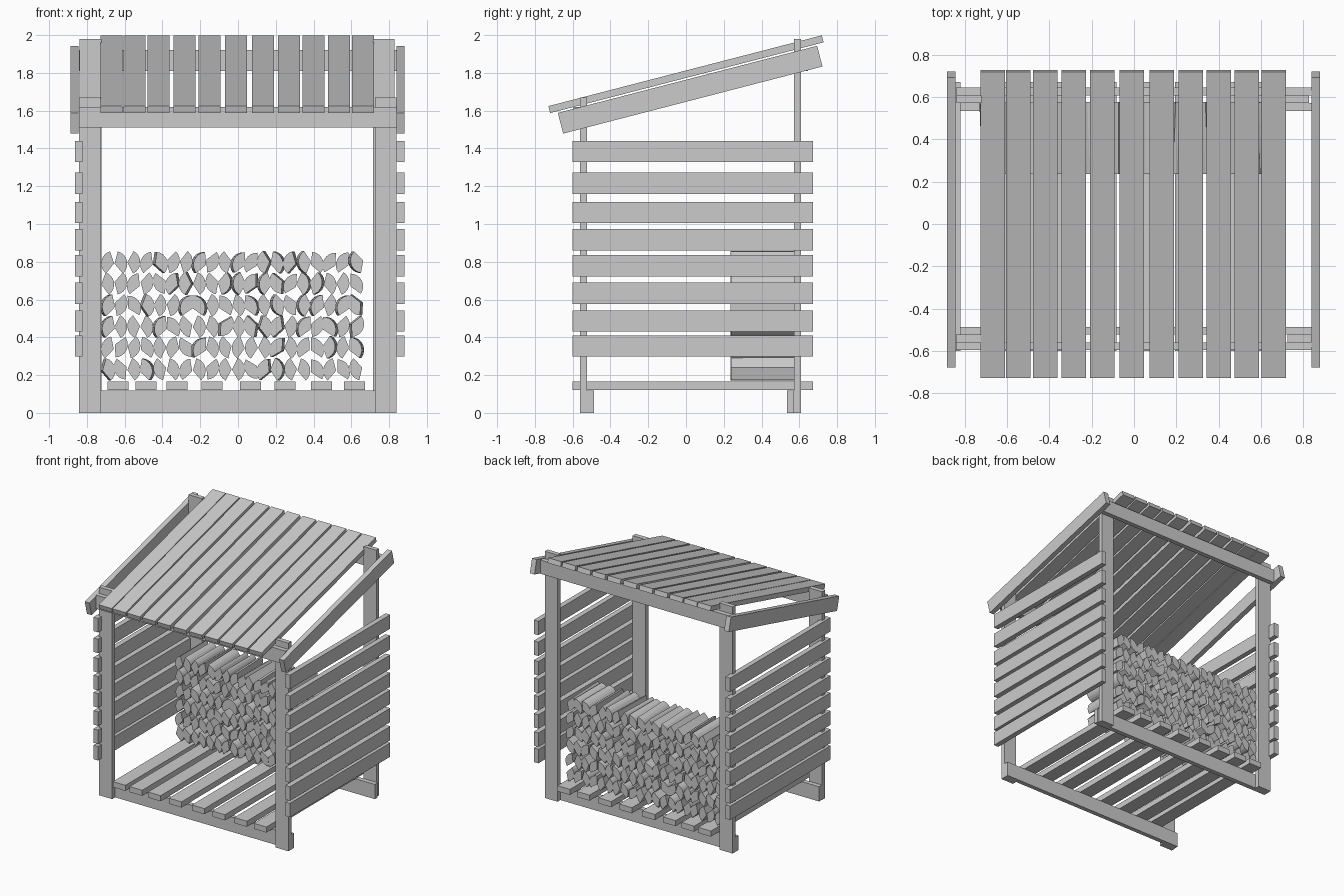
import bpy, bmesh, math, random
from mathutils import Matrix

if "Cube" in bpy.data.objects:
    bpy.data.objects.remove(bpy.data.objects["Cube"])

random.seed(4)
wood = bpy.data.materials.new("grey_wood")
wood.diffuse_color = (0.6, 0.6, 0.6, 1)
wood.use_nodes = True
wood.node_tree.nodes["Principled BSDF"].inputs["Base Color"].default_value = wood.diffuse_color


def finish(name, bm):
    bmesh.ops.recalc_face_normals(bm, faces=bm.faces)
    me = bpy.data.meshes.new(name)
    bm.to_mesh(me)
    bm.free()
    me.materials.append(wood)
    ob = bpy.data.objects.new(name, me)
    bpy.context.collection.objects.link(ob)
    return ob


def box(name, x, y, z):
    """Board given by its (min, max) range on each axis."""
    bm = bmesh.new()
    bmesh.ops.create_cube(bm, size=1)
    for v in bm.verts:
        for i, (a, b) in enumerate((x, y, z)):
            v.co[i] = (a + b) / 2 + v.co[i] * (b - a)
    return finish(name, bm)


def sloped(name, x, cy, cz, length, height):
    """Board rising towards the back at the roof pitch."""
    ob = box(name, x, (-length / 2, length / 2), (-height / 2, height / 2))
    ob.location = (0, cy, cz)
    ob.rotation_euler[0] = math.radians(14.5)
    return ob


# corner posts
for x in ((-0.843, -0.725), (0.726, 0.84)):
    box("front_post", x, (-0.56, -0.523), (0, 1.67))
for x in ((-0.84, -0.722), (0.715, 0.828)):
    box("back_post", x, (0.572, 0.608), (0, 1.98))

# bottom and top cross beams
box("front_bottom_beam", (-0.84, 0.84), (-0.523, -0.487), (0, 0.118))
box("back_bottom_beam", (-0.84, 0.84), (0.535, 0.572), (0, 0.118))
box("front_top_beam", (-0.843, 0.84), (-0.596, -0.56), (1.51, 1.62))
box("back_top_beam", (-0.843, 0.84), (0.608, 0.645), (1.81, 1.92))

# floor slats
for x in (-0.635, -0.487, -0.323, -0.138, 0.066, 0.249, 0.442, 0.616):
    box("floor_slat", (x - 0.056, x + 0.056), (-0.6, 0.672), (0.12, 0.165))

# side wall slats
for z in (1.383, 1.216, 1.06, 0.917, 0.779, 0.633, 0.487, 0.355):
    for x in ((-0.863, -0.822), (0.84, 0.881)):
        box("side_slat", x, (-0.6, 0.672), (z - 0.056, z + 0.056))

# sloped side rails and roof slats
for x in ((-0.886, -0.844), (0.84, 0.881)):
    sloped("roof_rail", x, 0.022, 1.711, 1.418, 0.113)
for x in (-0.669, -0.547, -0.42, -0.284, -0.151, -0.01,
          0.132, 0.269, 0.4, 0.534, 0.662):
    sloped("roof_slat", (x - 0.058, x + 0.058), 0, 1.793, 1.495, 0.038)


def split_log(x, z, turn, yaw):
    """Wedge of a split log lying along y."""
    r, half, steps = 0.068, math.radians(62), 8
    pts = [(-r / 2, 0)]
    for i in range(steps + 1):
        a = -half + 2 * half * i / steps
        pts.append((r * math.cos(a) - r / 2, r * math.sin(a)))
    bm = bmesh.new()
    front = [bm.verts.new((px, -0.17, pz)) for px, pz in pts]
    back = [bm.verts.new((px, 0.17, pz)) for px, pz in pts]
    bm.faces.new(front)
    bm.faces.new(back[::-1])
    n = len(pts)
    for i in range(n):
        j = (i + 1) % n
        bm.faces.new((front[i], back[i], back[j], front[j]))
    bm.transform(Matrix.Translation((x, 0.407, z)) @ Matrix.Rotation(yaw, 4, 'Z')
                 @ Matrix.Rotation(turn, 4, 'Y'))
    finish("split_log", bm)


# stacked firewood, six rows against the back
for z in (0.231, 0.347, 0.457, 0.57, 0.685, 0.797):
    for i in range(20):
        turn = random.choice((0, math.pi)) + math.radians(random.uniform(-32, 32))
        yaw = math.radians(random.choice((0, 0, 0, 2, -2)))
        split_log(-0.69 + i * 0.0692, z, turn, yaw)
